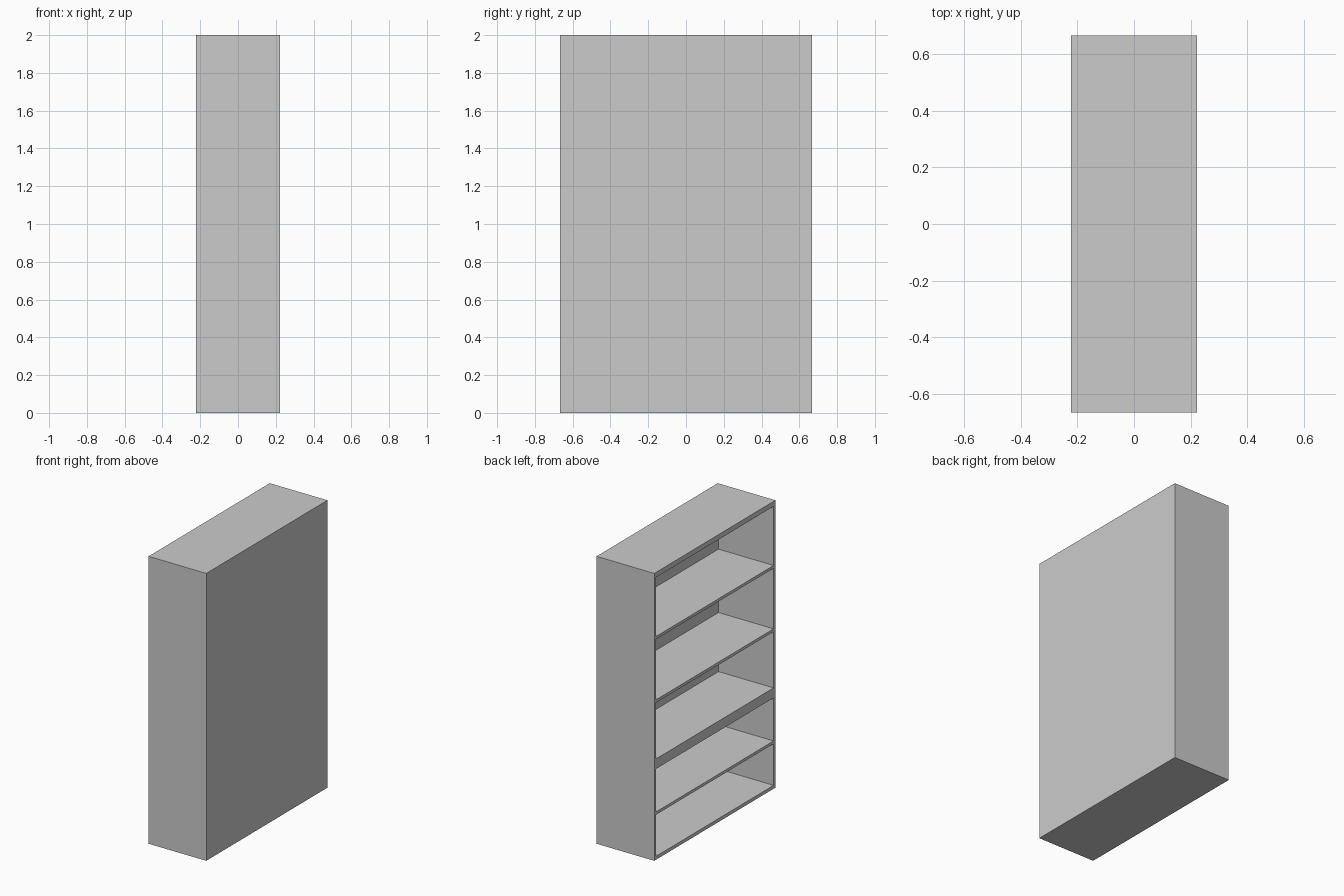
import bpy

if "Cube" in bpy.data.objects:
    bpy.data.objects.remove(bpy.data.objects["Cube"])

W, D, H = 0.444, 1.332, 2.0   # x depth, y width, height
T = 0.02                      # panel thickness
X0, X1 = -W / 2, W / 2
Y0, Y1 = -D / 2, D / 2


def box(name, lo, hi):
    """Axis-aligned panel between two corners."""
    bpy.ops.mesh.primitive_cube_add(size=1, location=[(a + b) / 2 for a, b in zip(lo, hi)])
    ob = bpy.context.object
    ob.name = name
    ob.scale = [b - a for a, b in zip(lo, hi)]
    bpy.ops.object.transform_apply(location=False, rotation=False, scale=True)
    return ob


# Carcass: the open side faces -x
TOP, BASE = 0.035, 0.024
box("top_panel", (X0, Y0, H - TOP), (X1, Y1, H))
box("bottom_panel", (X0, Y0, 0), (X1, Y1, BASE))
box("side_panel_front", (X0, Y0, BASE), (X1, Y0 + T, H - TOP))
box("side_panel_back", (X0, Y1 - T, BASE), (X1, Y1, H - TOP))
box("rear_panel", (X1 - T, Y0 + T, BASE), (X1, Y1 - T, H - TOP))

# Shelves: (top height, thickness), the middle one is a thick fixed shelf
for i, (z, t) in enumerate([(0.333, T), (0.702, 0.07), (1.113, T), (1.554, T)]):
    box(f"shelf_{i + 1}", (X0, Y0 + T, z - t), (X1 - T, Y1 - T, z))
